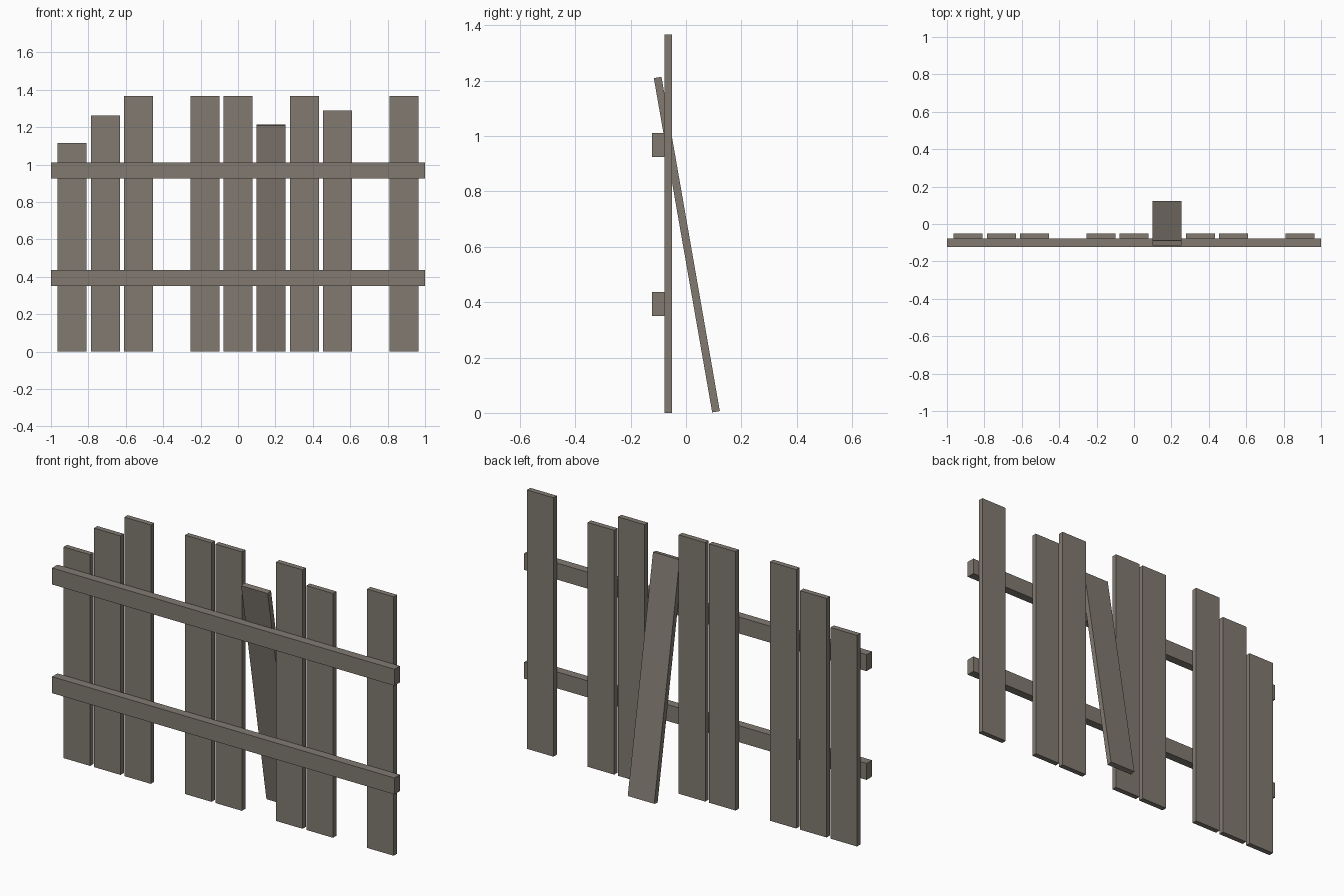
import bpy, math

if "Cube" in bpy.data.objects:
    bpy.data.objects.remove(bpy.data.objects["Cube"])

wood = bpy.data.materials.new("weathered_wood")
wood.diffuse_color = (0.22, 0.195, 0.165, 1)
wood.use_nodes = True
wood.node_tree.nodes["Principled BSDF"].inputs["Base Color"].default_value = wood.diffuse_color


def box(name, center, size, tilt=0.0):
    bpy.ops.mesh.primitive_cube_add(size=1, location=center, rotation=(tilt, 0, 0))
    ob = bpy.context.object
    ob.name = name
    ob.scale = size
    ob.data.materials.append(wood)
    return ob


PITCH, WIDTH, THICK = 0.1773, 0.155, 0.028
FULL = 1.367
SLOT_Y = -0.064

# Upright pickets: slot number -> height (slots 3 and 9 are missing, 6 is loose)
heights = {0: 1.115, 1: 1.262, 2: FULL, 4: FULL, 5: FULL, 7: FULL, 8: 1.29, 10: FULL}
for slot, h in heights.items():
    box(f"picket_{slot}", ((slot - 5) * PITCH, SLOT_Y, h / 2), (WIDTH, THICK, h))

# Loose picket leaning through the fence
box("loose_picket", (PITCH, 0.003, 0.608), (WIDTH, THICK, 1.226), math.radians(9.9))

# Horizontal rails on the front
for name, z in (("lower_rail", 0.394), ("upper_rail", 0.968)):
    box(name, (0, -0.1005, z), (2.0, 0.045, 0.087))
